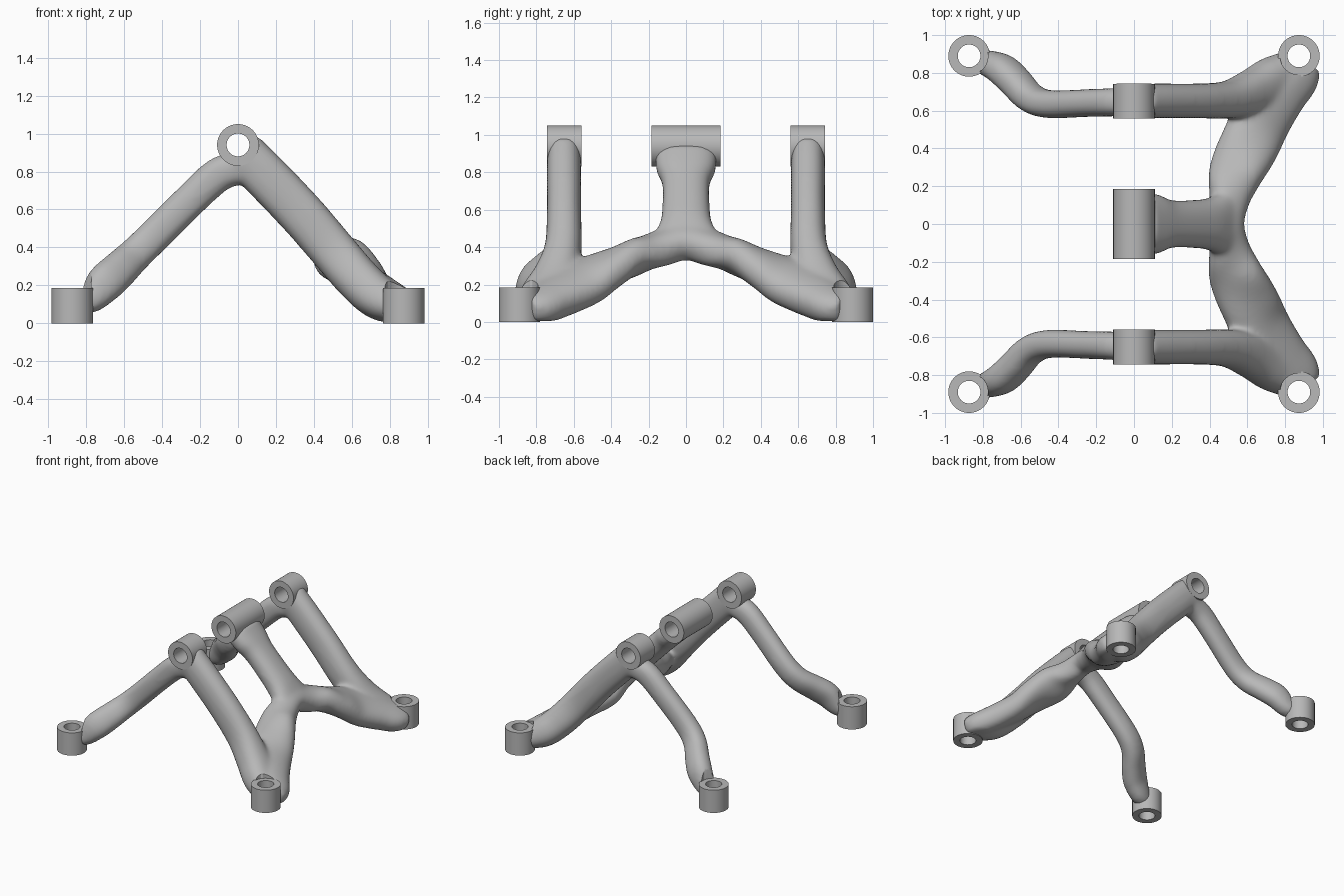
import bpy, bmesh, math
from mathutils import Vector, Matrix

if "Cube" in bpy.data.objects:
    bpy.data.objects.remove(bpy.data.objects["Cube"])

metal = bpy.data.materials.new("grey_metal")
metal.diffuse_color = (0.48, 0.48, 0.48, 1)
metal.use_nodes = True
metal.node_tree.nodes["Principled BSDF"].inputs["Base Color"].default_value = metal.diffuse_color

OUTER, BORE = 0.11, 0.06


def add_object(name, bm):
    bmesh.ops.recalc_face_normals(bm, faces=bm.faces)
    mesh = bpy.data.meshes.new(name)
    bm.to_mesh(mesh)
    bm.free()
    mesh.materials.append(metal)
    obj = bpy.data.objects.new(name, mesh)
    bpy.context.collection.objects.link(obj)
    return obj


def smooth(obj, angle):
    bpy.ops.object.select_all(action='DESELECT')
    obj.select_set(True)
    bpy.context.view_layer.objects.active = obj
    bpy.ops.object.shade_smooth_by_angle(angle=math.radians(angle))


def tube(name, centre, length, along_y):
    """Hollow cylindrical bushing."""
    bm, n = bmesh.new(), 56
    h = length / 2
    turn = Matrix.Rotation(math.pi / 2, 3, 'X') if along_y else Matrix.Identity(3)
    rings = []
    for r, z in ((OUTER, -h), (OUTER, h), (BORE, h), (BORE, -h)):
        rings.append([bm.verts.new(Vector(centre) + turn @ Vector(
            (r * math.cos(i * math.tau / n), r * math.sin(i * math.tau / n), z)))
            for i in range(n)])
    for a, b in zip(rings, rings[1:] + rings[:1]):
        for i in range(n):
            j = (i + 1) % n
            bm.faces.new((a[i], a[j], b[j], b[i]))
    smooth(add_object(name, bm), 40)


def spline(keys, steps=6):
    """Catmull-Rom through keys of (x, y, z, half width, half depth, lean)."""
    k = [Vector(p) for p in keys]
    k = [2 * k[0] - k[1]] + k + [2 * k[-1] - k[-2]]
    out = []
    for a, b, c, d in zip(k, k[1:], k[2:], k[3:]):
        for s in range(steps):
            t = s / steps
            out.append(0.5 * (2 * b + (c - a) * t + (2 * a - 5 * b + 4 * c - d) * t * t
                              + (3 * b - a - 3 * c + d) * t ** 3))
    return out + [k[-2]]


def limb(bm, keys, lean=None, n=24):
    """Closed oval sweep; its depth axis follows (lean, 0, 1)."""
    if lean is not None:
        keys = [k + (lean,) for k in keys]
    pts = spline(keys)
    pos = [Vector(p[:3]) for p in pts]
    rings = []
    for i, p in enumerate(pts):
        t = (pos[min(i + 1, len(pos) - 1)] - pos[max(i - 1, 0)]).normalized()
        side = t.cross(Vector((p[5], 0, 1))).normalized()
        up = side.cross(t)
        ring = []
        for j in range(n):
            c, s = math.cos(j * math.tau / n), math.sin(j * math.tau / n)
            # slightly squared oval
            c = math.copysign(abs(c) ** 0.85, c)
            s = math.copysign(abs(s) ** 0.85, s)
            v = pos[i] + side * c * p[3] + up * s * p[4]
            v.z = max(v.z, 0.004)
            ring.append(bm.verts.new(v))
        rings.append(ring)
    for a, b in zip(rings, rings[1:]):
        for i in range(n):
            j = (i + 1) % n
            bm.faces.new((a[i], a[j], b[j], b[i]))
    bm.faces.new(rings[0])
    bm.faces.new(rings[-1])


def flip(keys):
    return [(k[0], -k[1]) + k[2:] for k in keys]


# Limb centre lines
thin_arm = [(0.02, .65, .82, .08, .085), (-.1, .645, .785, .076, .092),
            (-.25, .64, .65, .074, .09), (-.45, .635, .452, .075, .09),
            (-.55, .67, .355, .077, .092), (-.63, .755, .278, .08, .1),
            (-.70, .82, .212, .08, .102), (-.77, .85, .135, .07, .08),
            (-.84, .87, .11, .06, .06)]
wide_leg = [(.015, .652, .905, .09, .122), (.14, .652, .78, .092, .124),
            (.33, .652, .582, .092, .124), (.5, .658, .385, .1, .122),
            (.63, .70, .235, .12, .12), (.74, .765, .135, .125, .115),
            (.85, .84, .09, .09, .09)]
# the cross bar twists along its length
half_bar = [(.505, .13, .395, .11, .092, .4), (.54, .27, .348, .148, .095, -.3),
            (.612, .42, .28, .16, .1, .1), (.68, .55, .21, .162, .1, .55),
            (.79, .69, .135, .135, .098, .7), (.875, .78, .09, .115, .088, .7),
            (.915, .85, .08, .075, .07, .7)]
cross_bar = flip(half_bar[::-1]) + [(.49, 0, .425, .092, .09, .9)] + half_bar
centre_arm = [(.04, 0, .89, .17, .092), (.12, 0, .81, .158, .092),
              (.19, 0, .74, .128, .09), (.32, 0, .608, .128, .09),
              (.40, 0, .525, .14, .09), (.47, 0, .455, .175, .08)]

# Blended frame: all limbs fused and smoothed
bm = bmesh.new()
for keys, lean in ((wide_leg, 1), (thin_arm, -1)):
    limb(bm, keys, lean)
    limb(bm, flip(keys), lean)
limb(bm, cross_bar)
limb(bm, centre_arm, 1)
frame = add_object("frame", bm)
remesh = frame.modifiers.new("fuse", 'REMESH')
remesh.mode = 'VOXEL'
remesh.voxel_size = 0.014
relax = frame.modifiers.new("relax", 'SMOOTH')
relax.factor = 0.5
relax.iterations = 18

# Bushings, and clearance cut through the frame at each one
cutters = bmesh.new()


def clearance(centre, length, along_y, radius=0.1):
    m = Matrix.Translation(centre)
    if along_y:
        m = m @ Matrix.Rotation(math.pi / 2, 4, 'X')
    bmesh.ops.create_cone(cutters, cap_ends=True, segments=56, radius1=radius,
                          radius2=radius, depth=length, matrix=m)


for label, y, length in (("front", -.65, .185), ("middle", 0, .37), ("back", .65, .185)):
    tube(label + "_hinge_bushing", (0, y, .94), length, True)
    clearance((0, y, .94), length + 0.06, True)
for side, x in (("left", -.873), ("right", .873)):
    for label, y in (("front", -.89), ("back", .89)):
        tube(label + "_" + side + "_foot_bushing", (x, y, .0925), .185, False)
        clearance((x, y, .1), 0.8, False)

cutter = add_object("bushing_cutter", cutters)
cutter.hide_render = True
cut = frame.modifiers.new("clearance", 'BOOLEAN')
cut.operation = 'DIFFERENCE'
cut.solver = 'EXACT'
cut.object = cutter

# Bake the frame and drop the cutter
bpy.context.view_layer.update()
graph = bpy.context.evaluated_depsgraph_get()
baked = bpy.data.meshes.new_from_object(frame.evaluated_get(graph))
frame.modifiers.clear()
frame.data = baked
baked.materials.clear()
baked.materials.append(metal)
bpy.data.objects.remove(cutter)

# Discard loose crumbs left around the bushings
bm = bmesh.new()
bm.from_mesh(baked)
seen, islands = set(), []
for v in bm.verts:
    if v not in seen:
        stack, island = [v], []
        seen.add(v)
        while stack:
            u = stack.pop()
            island.append(u)
            for e in u.link_edges:
                w = e.other_vert(u)
                if w not in seen:
                    seen.add(w)
                    stack.append(w)
        islands.append(island)
for island in islands:
    if len(island) < 300:
        bmesh.ops.delete(bm, geom=island, context='VERTS')
for f in bm.faces:
    f.material_index = 0
bm.to_mesh(baked)
bm.free()
smooth(frame, 50)
